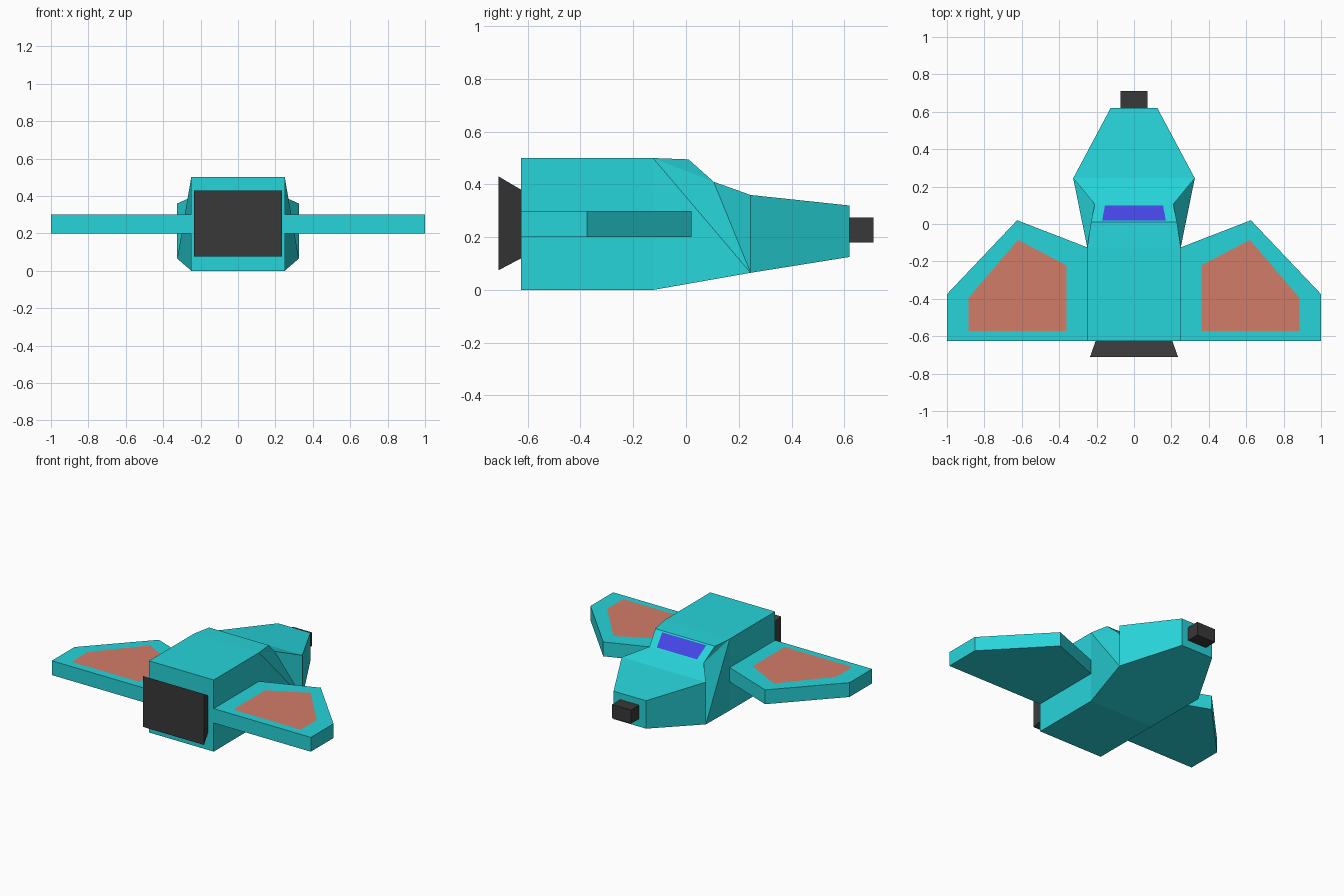
import bpy, bmesh

if "Cube" in bpy.data.objects:
    bpy.data.objects.remove(bpy.data.objects["Cube"])


def material(name, rgb):
    m = bpy.data.materials.new(name)
    m.diffuse_color = (*rgb, 1)
    m.use_nodes = True
    m.node_tree.nodes["Principled BSDF"].inputs["Base Color"].default_value = m.diffuse_color
    return m


CYAN = material("cyan", (0.02, 0.66, 0.70))
SALMON = material("salmon", (0.65, 0.20, 0.14))
BLUE = material("blue", (0.06, 0.06, 0.80))
DARK = material("dark", (0.04, 0.04, 0.04))


def mesh_object(name, verts, faces, mat):
    bm = bmesh.new()
    vs = [bm.verts.new(v) for v in verts]
    for f in faces:
        bm.faces.new([vs[i] for i in f])
    if len(faces) > 1:
        bmesh.ops.recalc_face_normals(bm, faces=bm.faces)
    me = bpy.data.meshes.new(name)
    bm.to_mesh(me)
    bm.free()
    me.materials.append(mat)
    ob = bpy.data.objects.new(name, me)
    bpy.context.collection.objects.link(ob)
    return ob


def block(name, back, front, mat):
    """Box between two rectangles given as (y, half width, z0, z1)."""
    verts = [p for y, w, z0, z1 in (back, front)
             for p in ((-w, y, z0), (w, y, z0), (w, y, z1), (-w, y, z1))]
    faces = [(0, 1, 2, 3), (4, 5, 6, 7)]
    faces += [(i, (i + 1) % 4, (i + 1) % 4 + 4, i + 4) for i in range(4)]
    return mesh_object(name, verts, faces, mat)


# Fuselage: right-hand outline, top edge (0-5) then bottom edge (6-9)
half = [(0.25, -0.625, 0.5), (0.25, -0.125, 0.5), (0.23, 0.01, 0.495),
        (0.21, 0.105, 0.41), (0.325, 0.245, 0.36), (0.125, 0.62, 0.32),
        (0.125, 0.62, 0.125), (0.325, 0.245, 0.065), (0.25, -0.125, 0),
        (0.25, -0.625, 0)]
n = len(half)
verts = half + [(-x, y, z) for x, y, z in half]
side = [(0, 1, 8, 9), (1, 7, 8), (1, 3, 7), (1, 2, 3), (3, 4, 7), (4, 5, 6, 7)]
faces = side + [tuple(i + n for i in f) for f in side]
faces += [(i, (i + 1) % n, (i + 1) % n + n, i + n) for i in range(n)]
mesh_object("fuselage", verts, faces, CYAN)

# Windshield panel lying just above the slope behind the nose
panel = []
for y, w in ((0.1, 0.155), (0.02, 0.17)):
    z = 0.495 - (y - 0.01) * 0.085 / 0.095 + 0.003
    panel += [(-w, y, z), (w, y, z)] if not panel else [(w, y, z), (-w, y, z)]
mesh_object("windshield", panel, [(3, 2, 1, 0)], BLUE)

# Nose cannon and flared engine nozzle
block("nose_cannon", (0.62, 0.073, 0.18, 0.275), (0.71, 0.073, 0.18, 0.275), DARK)
block("engine_nozzle", (-0.71, 0.235, 0.075, 0.43), (-0.625, 0.205, 0.12, 0.38), DARK)

# Wings with inlaid top panels, one pair per side
wing = [(0.25, -0.625), (1, -0.625), (1, -0.375), (0.625, 0.02), (0.25, -0.125)]
inlay = [(0.362, -0.572), (0.885, -0.572), (0.885, -0.395), (0.62, -0.085), (0.362, -0.22)]
for label, s in (("right", 1), ("left", -1)):
    verts = [(s * x, y, z) for z in (0.2, 0.3) for x, y in wing]
    faces = [(0, 1, 2, 3, 4), (5, 6, 7, 8, 9)]
    faces += [(i, (i + 1) % 5, (i + 1) % 5 + 5, i + 5) for i in range(5)]
    mesh_object(label + "_wing", verts, faces, CYAN)
    pts = [(s * x, y, 0.303) for x, y in inlay][::s]
    mesh_object(label + "_wing_panel", pts, [(0, 1, 2, 3, 4)], SALMON)
